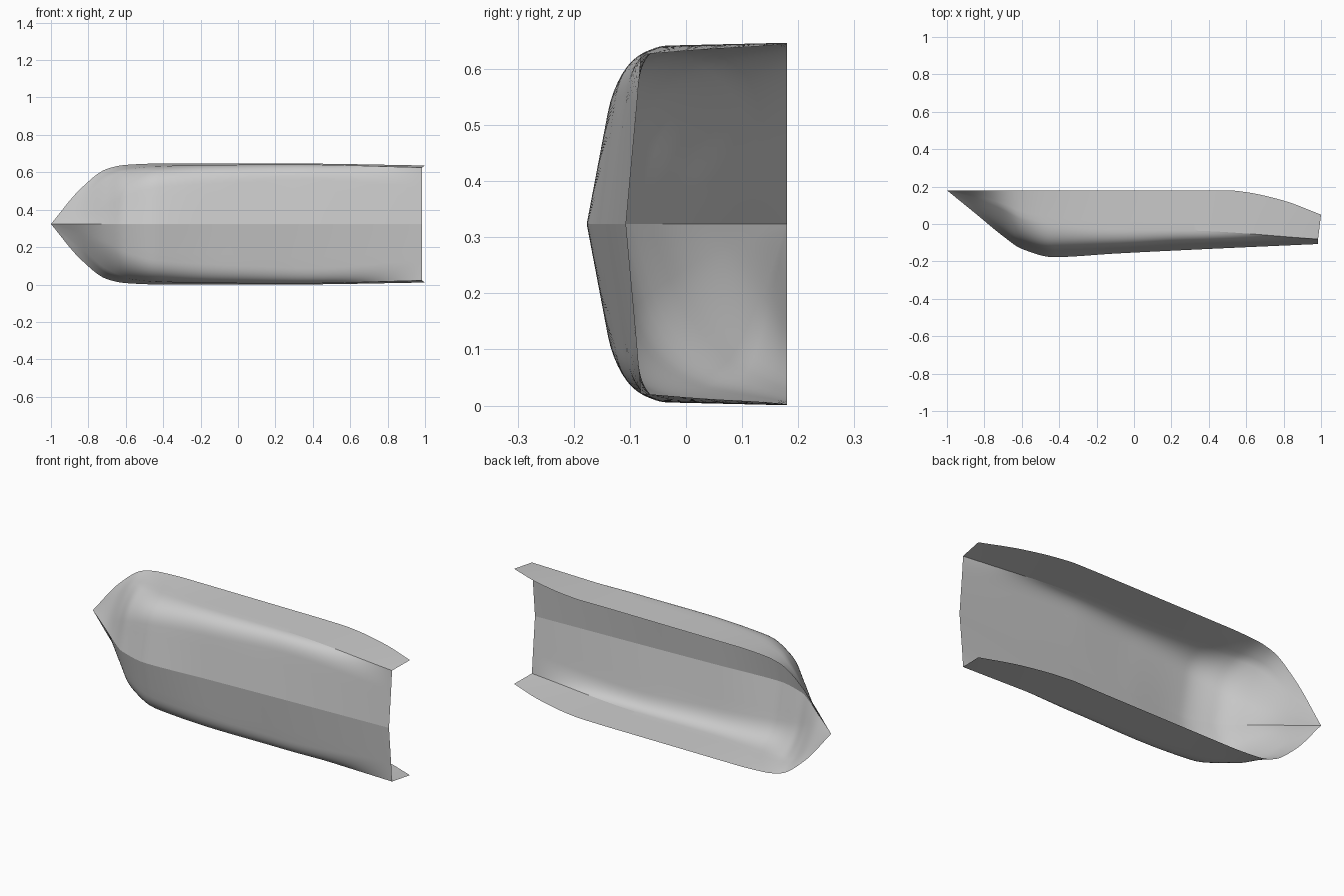
import bpy
import bmesh
from mathutils import Vector

cube = bpy.data.objects.get("Cube")
if cube:
    bpy.data.objects.remove(cube, do_unlink=True)


def curve(points):
    """Smooth interpolation through knots without overshoot."""
    xs, ys = zip(*points)
    n = len(xs)
    d = [(ys[i + 1] - ys[i]) / (xs[i + 1] - xs[i]) for i in range(n - 1)]
    m = [d[0]]
    for a, b in zip(d, d[1:]):
        m.append(2 * a * b / (a + b) if a * b > 0 else 0.0)
    m.append(d[-1])

    def value(x):
        i = 0
        while i < n - 2 and x > xs[i + 1]:
            i += 1
        h = xs[i + 1] - xs[i]
        t = (x - xs[i]) / h
        s = 1 - t
        return (s * s * (1 + 2 * t) * ys[i] + t * t * (1 + 2 * s) * ys[i + 1]
                + h * t * s * (s * m[i] - t * m[i + 1]))
    return value


# Lines of the hull, all running from bow to stern
stations = (-1, -0.84, -0.7, -0.6, -0.43, -0.1, 0.3, 1)


def line(*values):
    return curve(list(zip(stations, values)))


keel = line(0.18, 0.05, -0.065, -0.133, -0.177, -0.158, -0.138, -0.107)
beam = line(0, 0.19, 0.295, 0.316, 0.323, 0.323, 0.323, 0.313)
chine_y = line(0.18, 0.141, 0.09, 0.04, 0, -0.03, -0.035, -0.081)
chine_w = line(0, 0.133, 0.255, 0.29, 0.309, 0.316, 0.318, 0.302)
bilge_y = line(0.18, 0.102, 0, -0.07, -0.12, -0.115, -0.095, -0.085)
bilge_w = line(0, 0.076, 0.18, 0.25, 0.3, 0.312, 0.313, 0.24)
flat = line(0.5, 0.5, 0.55, 0.6, 0.65, 0.7, 0.75, 0.8)
rim = curve([(-1, 0.18), (0.5, 0.18), (0.6, 0.17), (0.8, 0.125), (1, 0.05)])

FLAT, ROUND, SIDE = 4, 12, 5
CENTRE = 0.3235


def half_section(x):
    """Points (width, y) from keel to rim: flat bottom, round bilge, side."""
    k, b = Vector((0, keel(x))), Vector((bilge_w(x), bilge_y(x)))
    c, r = Vector((chine_w(x), chine_y(x))), Vector((beam(x), rim(x)))
    a = k.lerp(b, flat(x))
    pts = [k.lerp(a, i / FLAT) for i in range(FLAT)]
    for i in range(ROUND):
        t = i / ROUND
        pts.append(a.lerp(b, t).lerp(b.lerp(c, t), t))
    pts += [c.lerp(r, i / SIDE) for i in range(SIDE + 1)]
    return pts


# Open hull shell, lofted through its sections
bm = bmesh.new()
ROWS = 100
rows = []
for i in range(ROWS + 1):
    x = -1 + 2 * i / ROWS
    half = half_section(x)
    rake = 0.016 * max(0, x - 0.3) / 0.7
    row = []
    for side, pts in ((1, half[::-1]), (-1, half[1:])):
        for w, y in pts:
            lean = min(1, (rim(x) - y) / max(rim(x) - chine_y(x), 0.001))
            row.append(bm.verts.new((x - rake * lean, y, CENTRE + side * w)))
    rows.append(row)

middle = FLAT + ROUND + SIDE
for i in range(ROWS):
    for j in range(2 * middle):
        face = bm.faces.new((rows[i][j], rows[i][j + 1],
                             rows[i + 1][j + 1], rows[i + 1][j]))
        face.smooth = True
    # Sharp keel, and chines that sharpen toward the stern
    creases = [middle]
    if i / ROWS > 0.65:
        creases += [SIDE, 2 * middle - SIDE]
    for j in creases:
        bm.edges.get((rows[i][j], rows[i + 1][j])).smooth = False

bmesh.ops.remove_doubles(bm, verts=bm.verts, dist=0.00005)
mesh = bpy.data.meshes.new("hull_shell")
bm.to_mesh(mesh)
bm.free()
hull = bpy.data.objects.new("hull_shell", mesh)
bpy.context.collection.objects.link(hull)

paint = bpy.data.materials.new("light_grey")
paint.use_nodes = True
grey = (0.6, 0.6, 0.6, 1)
paint.diffuse_color = grey
paint.node_tree.nodes["Principled BSDF"].inputs["Base Color"].default_value = grey
mesh.materials.append(paint)
